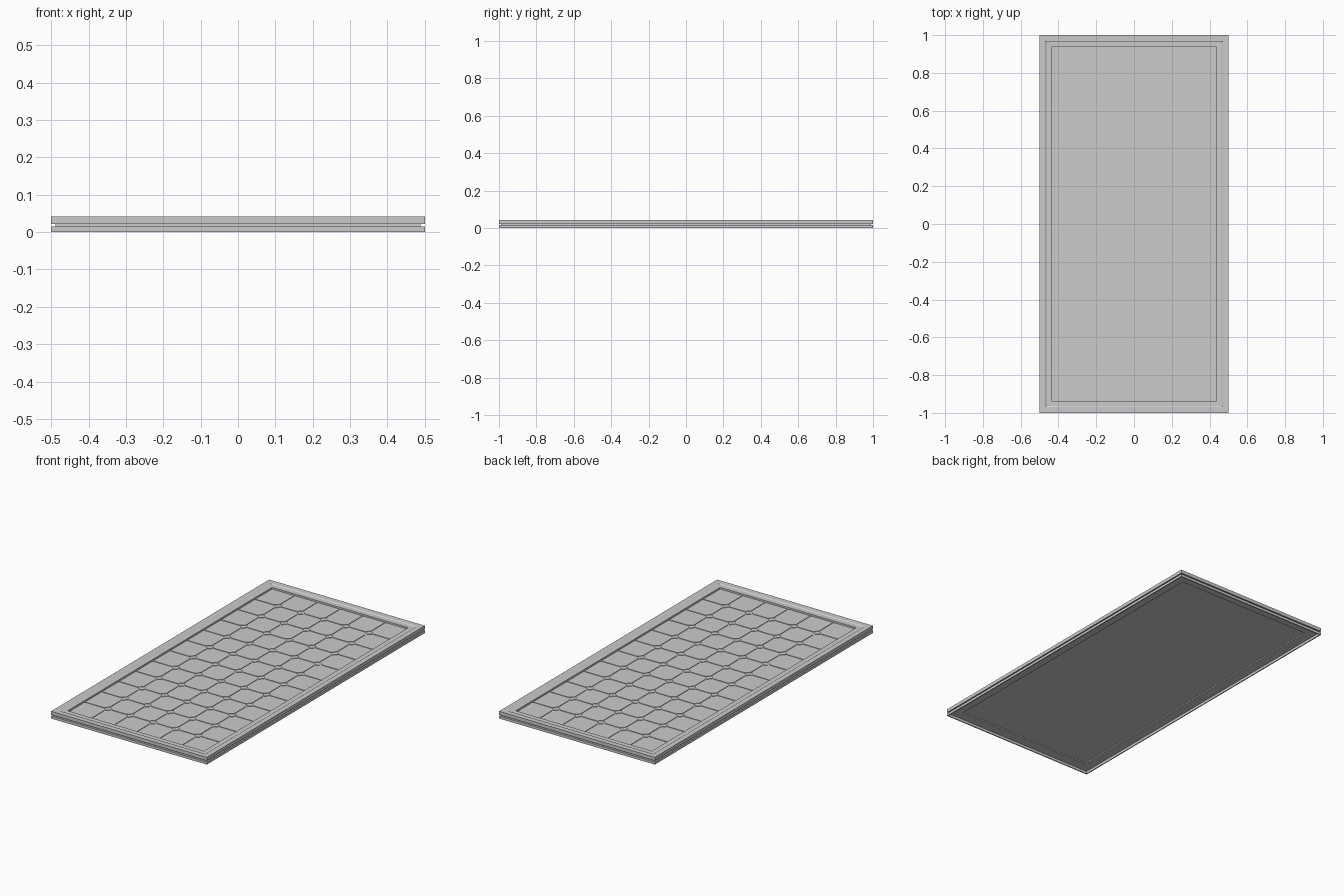
import bpy
import bmesh

if "Cube" in bpy.data.objects:
    bpy.data.objects.remove(bpy.data.objects["Cube"])


def finish(bm, name):
    bmesh.ops.recalc_face_normals(bm, faces=bm.faces)
    me = bpy.data.meshes.new(name)
    bm.to_mesh(me)
    bm.free()
    ob = bpy.data.objects.new(name, me)
    bpy.context.collection.objects.link(ob)
    return ob


def prism(bm, pts, z0, z1):
    lo = [bm.verts.new((x, y, z0)) for x, y in pts]
    hi = [bm.verts.new((x, y, z1)) for x, y in pts]
    bm.faces.new(lo)
    bm.faces.new(hi)
    n = len(pts)
    for i in range(n):
        j = (i + 1) % n
        bm.faces.new((lo[i], lo[j], hi[j], hi[i]))


# Mitred frame: closed cross-section (inset, height) swept around the rectangle
profile = [(0, 0), (0, .015), (.012, .015), (.012, .022), (0, .022),
           (0, .042), (.03, .042), (.036, .038), (.063, .038),
           (.063, .015), (.02, .015), (.006, .0148), (.006, 0)]
profile.remove((.02, .015))
bm = bmesh.new()
rings = [[bm.verts.new((sx * (.5 - d), sy * (1 - d), z)) for d, z in profile]
         for sx, sy in ((-1, -1), (1, -1), (1, 1), (-1, 1))]
n = len(profile)
for k in range(4):
    a, b = rings[k], rings[(k + 1) % 4]
    for i in range(n):
        j = (i + 1) % n
        bm.faces.new((a[i], b[i], b[j], a[j]))
finish(bm, "frame")

# Backing sheet behind the cells
W, H, NX, NY = .437, .937, 6, 12
bm = bmesh.new()
prism(bm, [(-W, -H), (W, -H), (W, H), (-W, H)], .022, .025)
finish(bm, "backing_sheet")

# Cells with clipped corners wherever four cells meet
GAP, CUT = .003, .026
PX, PY = 2 * W / NX, 2 * H / NY
bm = bmesh.new()
for i in range(NX):
    for j in range(NY):
        left, bottom = -W + i * PX, -H + j * PY
        pts = []
        for cx, cy, first_x in ((0, 0, False), (1, 0, True),
                                (1, 1, False), (0, 1, True)):
            ex, ey = 0 < i + cx < NX, 0 < j + cy < NY
            dx, dy = 1 - 2 * cx, 1 - 2 * cy
            gx, gy = left + cx * PX, bottom + cy * PY
            x = gx + dx * GAP * ex
            y = gy + dy * GAP * ey
            if ex and ey:
                pair = [(gx + dx * CUT, y), (x, gy + dy * CUT)]
                pts += pair if first_x else pair[::-1]
            else:
                pts.append((x, y))
        prism(bm, pts, .024, .028)
finish(bm, "solar_cells")

# Small diamonds at the cell junctions
R = .021
bm = bmesh.new()
for i in range(1, NX):
    for j in range(1, NY):
        x, y = -W + i * PX, -H + j * PY
        prism(bm, [(x - R, y), (x, y - R), (x + R, y), (x, y + R)], .024, .028)
finish(bm, "junction_diamonds")
